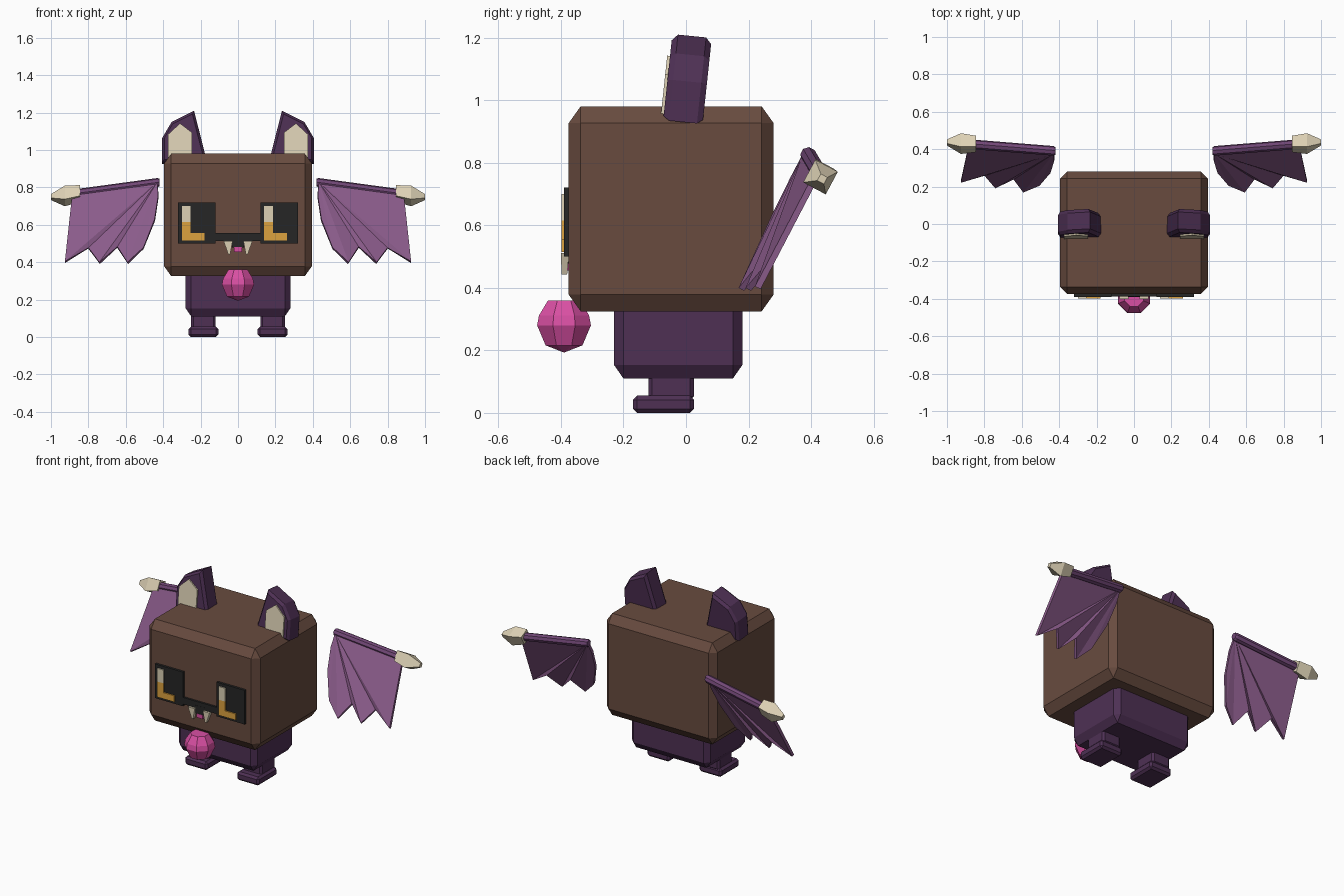
import bpy, bmesh, math
from mathutils import Vector

if "Cube" in bpy.data.objects:
    bpy.data.objects.remove(bpy.data.objects["Cube"])


def material(name, rgb):
    m = bpy.data.materials.new(name)
    lin = [((c / 255 + 0.055) / 1.055) ** 2.4 for c in rgb]
    m.diffuse_color = (*lin, 1)
    m.use_nodes = True
    m.node_tree.nodes["Principled BSDF"].inputs["Base Color"].default_value = m.diffuse_color
    return m


BROWN = material("brown fur", (104, 75, 63))
PURPLE = material("dark purple", (78, 48, 84))
ARM = material("wing arm purple", (113, 71, 118))
SKIN = material("wing skin purple", (138, 91, 138))
CREAM = material("cream", (221, 209, 181))
PINK = material("pink", (217, 79, 163))
BLACK = material("black", (38, 38, 38))
ORANGE = material("orange", (220, 162, 62))


def finish(bm, name, mat, mirror=False):
    bmesh.ops.recalc_face_normals(bm, faces=bm.faces)
    me = bpy.data.meshes.new(name)
    bm.to_mesh(me)
    bm.free()
    me.materials.append(mat)
    ob = bpy.data.objects.new(name, me)
    bpy.context.collection.objects.link(ob)
    if mirror:
        mod = ob.modifiers.new("mirror", 'MIRROR')
        mod.use_mirror_merge = False
    return ob


def hull(name, points, mat, mirror=False):
    bm = bmesh.new()
    for p in points:
        bm.verts.new(p)
    res = bmesh.ops.convex_hull(bm, input=bm.verts)
    loose = [v for v in bm.verts if not v.link_faces]
    bmesh.ops.delete(bm, geom=loose, context='VERTS')
    bmesh.ops.dissolve_limit(bm, angle_limit=0.02, verts=bm.verts, edges=bm.edges)
    return finish(bm, name, mat, mirror)


def box(name, lo, hi, mat, cut=None, mirror=False):
    """Box between two corners, with optional flat chamfers of size cut."""
    c = [(a + b) / 2 for a, b in zip(lo, hi)]
    h = [(b - a) / 2 for a, b in zip(lo, hi)]
    pts = []
    for sx in (-1, 1):
        for sy in (-1, 1):
            for sz in (-1, 1):
                for full in range(3):
                    s = (sx, sy, sz)
                    pts.append([c[i] + s[i] * (h[i] - (cut[i] if cut and i != full else 0))
                                for i in range(3)])
                    if not cut:
                        break
    return hull(name, pts, mat, mirror)


# Head, body, legs and feet
box("head", (-0.395, -0.375, 0.325), (0.395, 0.28, 0.98), BROWN, (0.038, 0.038, 0.053))
box("body", (-0.28, -0.23, 0.11), (0.28, 0.18, 0.42), PURPLE, (0.03, 0.03, 0.043))
box("leg", (0.12, -0.12, 0.04), (0.25, 0.025, 0.14), PURPLE, (0.012,) * 3, True)
box("foot", (0.105, -0.17, 0.0), (0.265, 0.025, 0.055), PURPLE, (0.013,) * 3, True)

# Ears: chamfered slabs leaning slightly back
EAR = [(0.165, 0.93), (0.235, 1.205), (0.355, 1.145), (0.405, 1.06), (0.405, 0.93)]


def lean(x, y, z):
    return (x, -0.01 + y + (z - 0.93) * 0.107, z - 0.1 * y)


cx, cz = 0.31, 1.04
ear_pts = []
for y, k in ((-0.063, 0.88), (-0.045, 1), (0.045, 1), (0.063, 0.88)):
    ear_pts += [lean(cx + (x - cx) * k, y, cz + (z - cz) * k) for x, z in EAR]
hull("ear", ear_pts, PURPLE, True)
INNER = [(0.245, 0.95), (0.245, 1.085), (0.31, 1.135), (0.375, 1.075), (0.375, 0.95)]
hull("inner_ear", [lean(x, y, z) for y in (-0.072, -0.063) for x, z in INNER], CREAM, True)


# Face plates
def plate(name, x0, x1, z0, z1, mat, front=-0.39, back=-0.37):
    return box(name, (x0, front, z0), (x1, back, z1), mat)


for side, ox in (("left", -0.32), ("right", 0.12)):
    plate(side + "_eye", ox, ox + 0.2, 0.5, 0.72, BLACK)
    plate(side + "_eye_shine", ox + 0.02, ox + 0.066, 0.615, 0.70, CREAM, -0.398, -0.389)
    plate(side + "_iris_upright", ox + 0.02, ox + 0.066, 0.555, 0.615, ORANGE, -0.398, -0.389)
    plate(side + "_iris_base", ox + 0.02, ox + 0.142, 0.515, 0.555, ORANGE, -0.398, -0.389)
plate("mouth_bar", -0.121, 0.121, 0.513, 0.556, BLACK, -0.388)
plate("mouth_centre", -0.032, 0.032, 0.478, 0.53, BLACK, -0.389)
plate("tongue", -0.021, 0.021, 0.455, 0.48, PINK, -0.391)
fang = [(x, y, 0.512) for x in (0.029, 0.077) for y in (-0.4, -0.374)]
fang += [(x, y, 0.442) for x in (0.042, 0.052) for y in (-0.398, -0.38)]
hull("fang", fang, CREAM, True)

# Pink faceted bell on the chest
BELL = [(0.051, 0.36), (0.08, 0.312), (0.086, 0.28), (0.059, 0.216), (0.0, 0.193)]
bell = []
for r, z in BELL:
    for i in range(8 if r else 1):
        a = math.radians(22.5 + 45 * i)
        R = r / math.cos(math.radians(22.5))
        bell.append((R * math.cos(a), -0.39 + R * math.sin(a), z))
hull("chest_bell", bell, PINK)


# Wing arm and claw: rings swept along an axis
def rings(sections, sides):
    up, out = Vector((0, 0.47, 0.88)), Vector((0, -0.88, 0.47))
    pts = []
    for x, y, z, r in sections:
        for i in range(sides):
            a = 2 * math.pi * (i + 0.5) / sides
            pts.append(Vector((x, y, z)) + r * (math.cos(a) * up + math.sin(a) * out))
    return pts


hull("wing_arm", rings([(0.42, 0.39, 0.826, 0.02), (0.43, 0.391, 0.824, 0.026),
                        (0.88, 0.427, 0.763, 0.026)], 8), ARM, True)
hull("wing_claw", rings([(0.845, 0.428, 0.768, 0.046), (0.925, 0.43, 0.754, 0.058),
                         (1.0, 0.436, 0.748, 0.017)], 4), CREAM, True)

# Wing skin: folded fan from the shoulder, (x, z, fold offset)
EDGE = [(0.426, 0.75, 0), (0.445, 0.625, 0), (0.505, 0.475, 0), (0.59, 0.395, -0.008),
        (0.645, 0.48, 0.01), (0.74, 0.395, -0.008), (0.80, 0.475, 0.01),
        (0.925, 0.4, -0.008), (0.885, 0.76, 0)]
bm = bmesh.new()


def skin_vert(x, z, fold):
    return bm.verts.new((x, -0.1075 + 0.15 * x + 0.516 * z + fold, z))


shoulder = skin_vert(0.43, 0.825, 0)
edge = [skin_vert(*p) for p in EDGE]
for a, b in zip(edge, edge[1:]):
    bm.faces.new((shoulder, a, b))
wing = finish(bm, "wing_skin", SKIN)
solid = wing.modifiers.new("thickness", 'SOLIDIFY')
solid.thickness = 0.02
solid.offset = 0
wing.modifiers.new("mirror", 'MIRROR').use_mirror_merge = False
